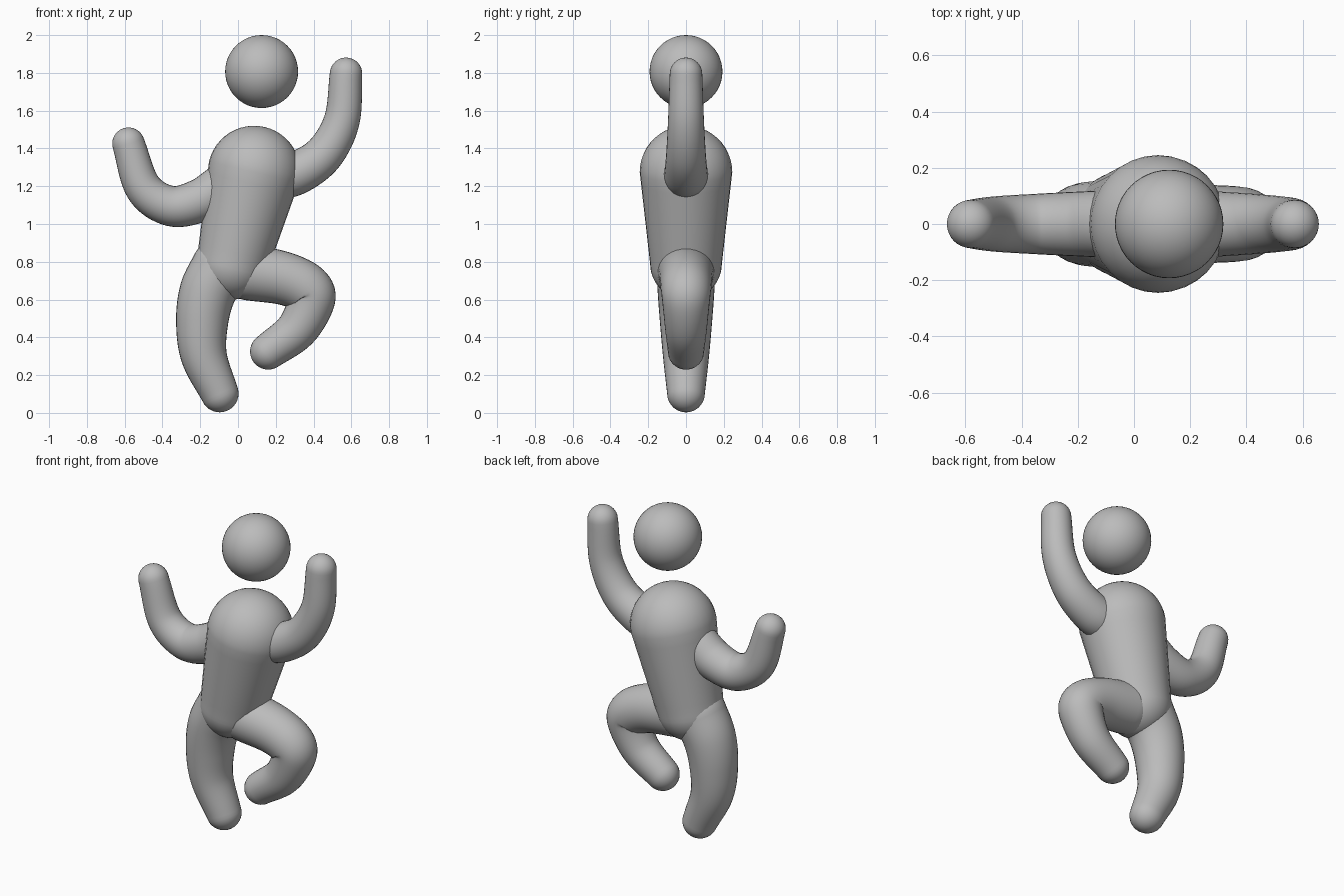
import bpy, bmesh, math
from mathutils import Vector

if "Cube" in bpy.data.objects:
    bpy.data.objects.remove(bpy.data.objects["Cube"], do_unlink=True)

grey = bpy.data.materials.new("plain grey")
grey.use_nodes = True
colour = (0.5, 0.5, 0.5, 1)
grey.diffuse_color = colour
grey.node_tree.nodes["Principled BSDF"].inputs["Base Color"].default_value = colour


def finish(name, bm):
    bmesh.ops.recalc_face_normals(bm, faces=bm.faces)
    mesh = bpy.data.meshes.new(name)
    bm.to_mesh(mesh)
    bm.free()
    mesh.materials.append(grey)
    mesh.shade_smooth()
    obj = bpy.data.objects.new(name, mesh)
    bpy.context.collection.objects.link(obj)
    return obj


def spline(points, steps):
    """Smooth path through (x, z, radius) points."""
    p = [Vector(q) for q in points]
    p = [2 * p[0] - p[1]] + p + [2 * p[-1] - p[-2]]
    path = []
    for a, b, c, d in zip(p, p[1:], p[2:], p[3:]):
        for i in range(steps):
            t = i / steps
            path.append(b + (c - a) * t / 2 + (2 * a - 5 * b + 4 * c - d) * t * t / 2
                        + (3 * b - a - 3 * c + d) * t ** 3 / 2)
    return path + [p[-2]]


def limb(name, points, steps=8, sides=32, cap=8):
    """Tapered round tube in the XZ plane with domed ends."""
    path = spline(points, steps)
    rings = []
    for i, q in enumerate(path):
        before, after = path[max(i - 1, 0)], path[min(i + 1, len(path) - 1)]
        along = Vector((after.x - before.x, 0, after.y - before.y)).normalized()
        rings.append((Vector((q.x, 0, q.y)), along, q.z))

    # domes made of shrinking rings
    def dome(ring, sign):
        centre, along, r = ring
        angles = [math.pi / 2 * k / cap for k in range(1, cap)]
        return [(centre + along * sign * r * math.sin(a), along, r * math.cos(a)) for a in angles]

    tips = [rings[0][0] - rings[0][1] * rings[0][2], rings[-1][0] + rings[-1][1] * rings[-1][2]]
    rings = dome(rings[0], -1)[::-1] + rings + dome(rings[-1], 1)

    bm = bmesh.new()
    loops = []
    for centre, along, r in rings:
        side = Vector((along.z, 0, -along.x))
        turns = [math.tau * k / sides for k in range(sides)]
        loops.append([bm.verts.new(centre + r * (side * math.cos(a) + Vector((0, math.sin(a), 0))))
                      for a in turns])
    for lower, upper in zip(loops, loops[1:]):
        for k in range(sides):
            n = (k + 1) % sides
            bm.faces.new((lower[k], lower[n], upper[n], upper[k]))
    for tip, loop in zip(tips, (loops[0], loops[-1])):
        v = bm.verts.new(tip)
        for k in range(sides):
            bm.faces.new((loop[k], loop[(k + 1) % sides], v))
    return finish(name, bm)


# Floating head
bm = bmesh.new()
bmesh.ops.create_uvsphere(bm, u_segments=48, v_segments=24, radius=0.193)
head = finish("head", bm)
head.location = (0.125, 0, 1.807)

# Leaning torso, wider at the shoulders
limb("torso", [(-0.03, 0.79, 0.19), (0.085, 1.275, 0.245)], cap=12)

# Arms, from shoulder to hand
limb("left_arm", [(0.18, 1.245, 0.12), (0.31, 1.27, 0.115), (0.455, 1.37, 0.105),
                  (0.55, 1.55, 0.095), (0.572, 1.795, 0.086)])
limb("right_arm", [(-0.08, 1.2, 0.12), (-0.2, 1.125, 0.115), (-0.355, 1.095, 0.107),
                   (-0.5, 1.19, 0.098), (-0.58, 1.425, 0.086)])

# Legs, from hip to foot
limb("left_leg", [(0.06, 0.745, 0.15), (0.25, 0.71, 0.14), (0.365, 0.655, 0.134), (0.385, 0.585, 0.125),
                  (0.31, 0.44, 0.11), (0.16, 0.325, 0.096)])
limb("right_leg", [(-0.09, 0.77, 0.157), (-0.16, 0.64, 0.15), (-0.19, 0.48, 0.138),
                   (-0.18, 0.3, 0.122), (-0.097, 0.103, 0.1)])
